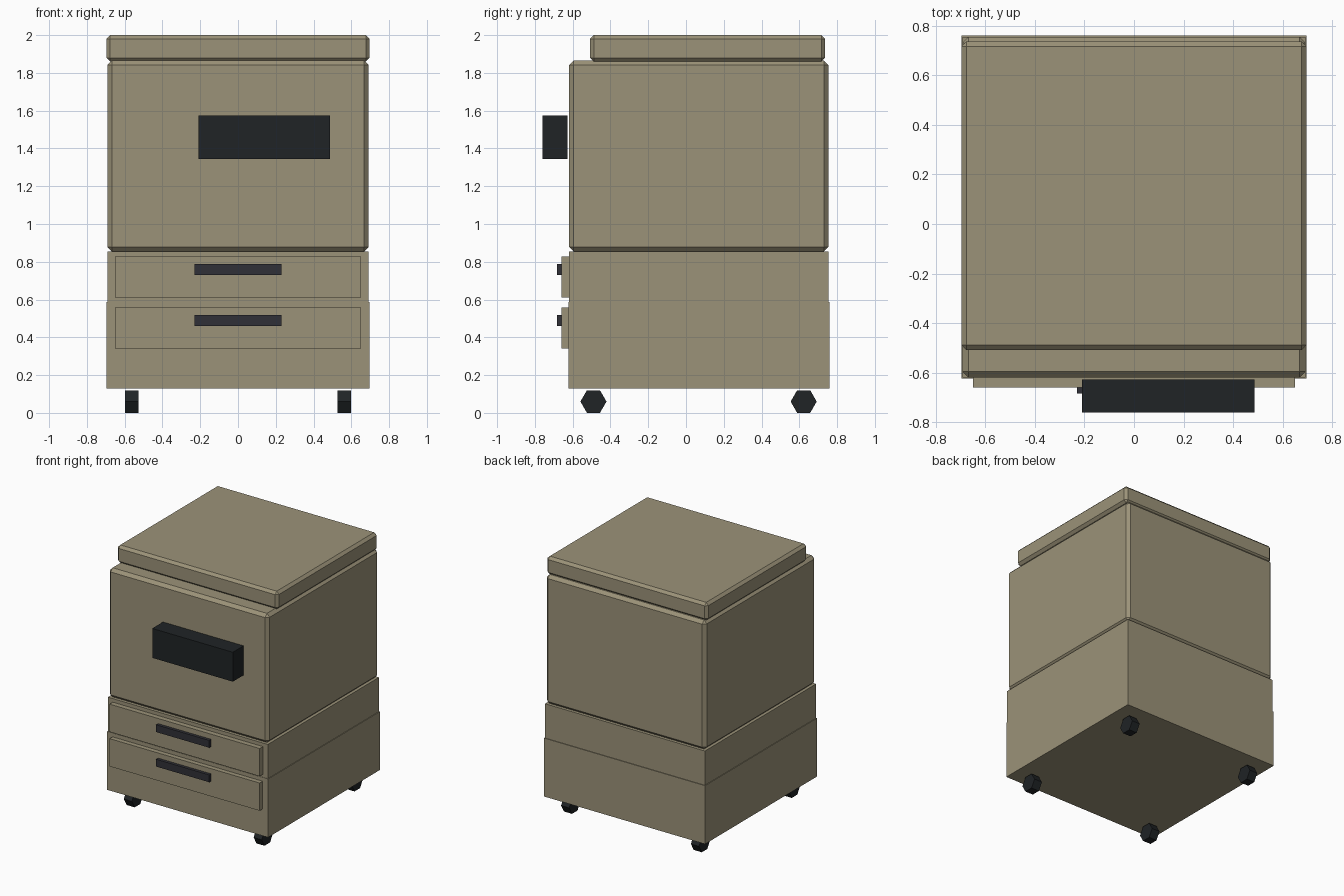
import bpy, bmesh, math
from mathutils import Matrix

if "Cube" in bpy.data.objects:
    bpy.data.objects.remove(bpy.data.objects["Cube"])


def material(name, rgb):
    m = bpy.data.materials.new(name)
    m.diffuse_color = (*rgb, 1)
    m.use_nodes = True
    m.node_tree.nodes["Principled BSDF"].inputs["Base Color"].default_value = m.diffuse_color
    return m


BEIGE = material("beige_plastic", (0.33, 0.29, 0.19))
DARK = material("dark_plastic", (0.014, 0.017, 0.019))
GRIP = material("handle_plastic", (0.03, 0.03, 0.038))


def finish(bm, name, mat):
    mesh = bpy.data.meshes.new(name)
    bm.to_mesh(mesh)
    bm.free()
    mesh.materials.append(mat)
    obj = bpy.data.objects.new(name, mesh)
    bpy.context.collection.objects.link(obj)
    return obj


def box(name, x, y, z, mat, chamfer=0):
    bm = bmesh.new()
    bmesh.ops.create_cube(bm, size=1)
    for v in bm.verts:
        for i, (lo, hi) in enumerate((x, y, z)):
            v.co[i] = lo if v.co[i] < 0 else hi
    if chamfer:
        bmesh.ops.bevel(bm, geom=bm.edges[:], offset=chamfer, segments=1,
                        affect='EDGES')
    return finish(bm, name, mat)


def caster(name, x, y):
    # hexagonal wheel with its axle along x
    bm = bmesh.new()
    bmesh.ops.create_cone(bm, cap_ends=True, segments=6, radius1=0.069,
                          radius2=0.069, depth=0.07)
    bmesh.ops.rotate(bm, verts=bm.verts, matrix=Matrix.Rotation(math.pi / 2, 3, 'Y'))
    # turn so a flat side rests on the floor
    if max(v.co.z for v in bm.verts) > 0.065:
        bmesh.ops.rotate(bm, verts=bm.verts, matrix=Matrix.Rotation(math.pi / 6, 3, 'X'))
    bmesh.ops.translate(bm, verts=bm.verts, vec=(x, y, 0.06))
    return finish(bm, name, mat=DARK)


# cabinet stack
box("lower_tray_unit", (-0.697, 0.697), (-0.623, 0.76), (0.13, 0.587), BEIGE)
box("upper_tray_unit", (-0.692, 0.692), (-0.62, 0.755), (0.587, 0.855), BEIGE)
box("main_body", (-0.692, 0.692), (-0.62, 0.755), (0.855, 1.865), BEIGE, 0.024)
box("lid", (-0.697, 0.697), (-0.508, 0.737), (1.86, 2.0), BEIGE, 0.02)

# control panel, offset to the right
box("control_panel", (-0.21, 0.487), (-0.76, -0.627), (1.345, 1.575), DARK)

# drawers with handles
for label, z0, z1, h0 in (("upper", 0.61, 0.827, 0.73), ("lower", 0.34, 0.557, 0.46)):
    box(label + "_drawer_front", (-0.65, 0.65), (-0.66, -0.62), (z0, z1), BEIGE)
    box(label + "_drawer_handle", (-0.23, 0.23), (-0.684, -0.658), (h0, h0 + 0.057), GRIP)

# four casters
for side, x in (("left", -0.562), ("right", 0.562)):
    for end, y in (("front", -0.49), ("back", 0.623)):
        caster(f"{end}_{side}_caster", x, y)
